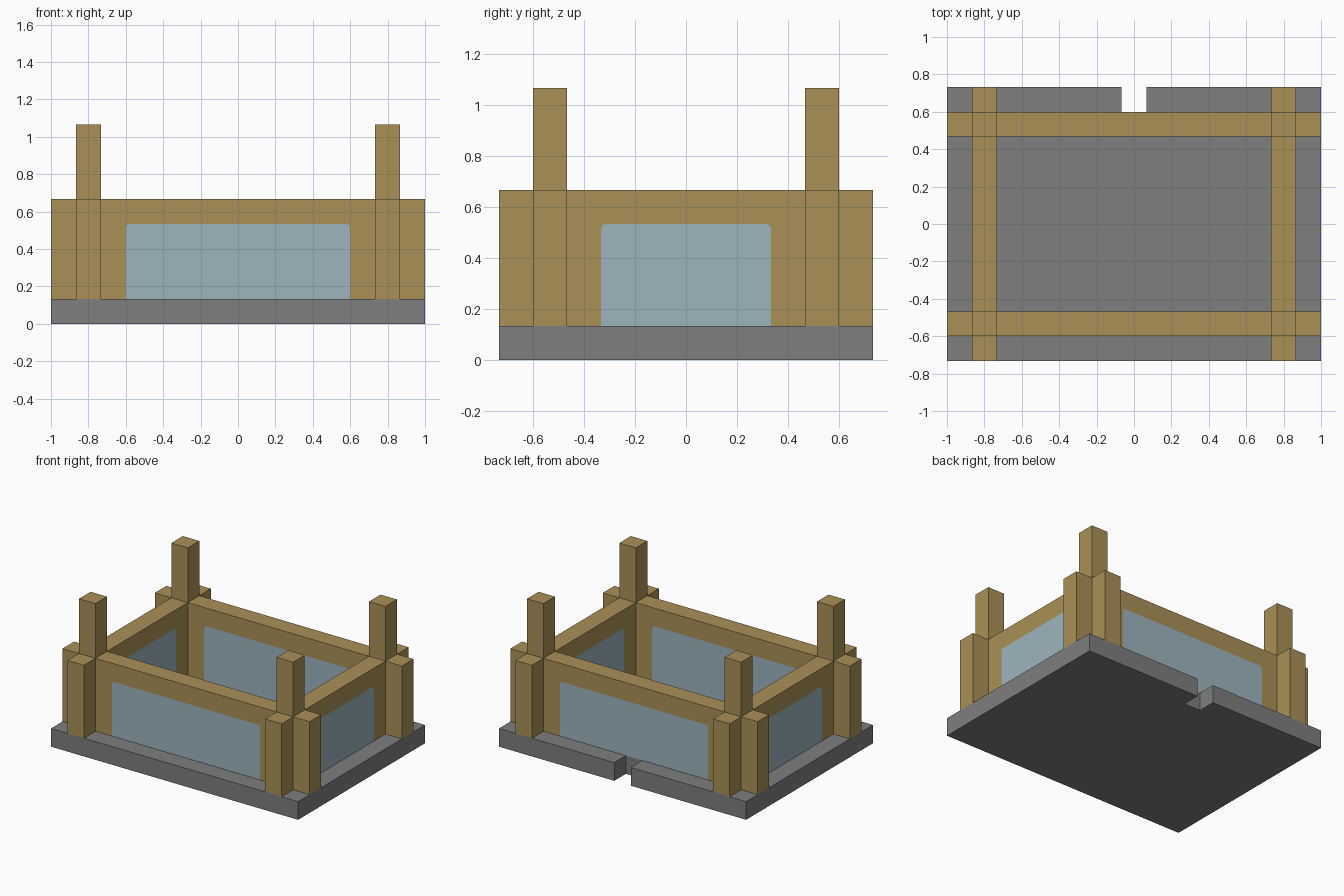
import bpy
import bmesh
from math import cos, sin, pi
from mathutils import Matrix, Vector

cube = bpy.data.objects.get("Cube")
if cube:
    bpy.data.objects.remove(cube, do_unlink=True)

U = 1 / 15          # building module
BASE_TOP = 2 * U
WALL_TOP = 10 * U
THICK = 2 * U


def material(name, rgb):
    mat = bpy.data.materials.new(name)
    mat.use_nodes = True
    mat.diffuse_color = (*rgb, 1)
    mat.node_tree.nodes["Principled BSDF"].inputs["Base Color"].default_value = (*rgb, 1)
    return mat


wood = material("tan_wood", (0.40, 0.28, 0.095))
glass = material("pale_blue_glass", (0.34, 0.46, 0.52))
stone = material("grey_stone", (0.21, 0.21, 0.21))


def prism(name, outline, depth, mat, matrix):
    """Extrude a flat outline along its local z, then place it."""
    bm = bmesh.new()
    face = bm.faces.new([bm.verts.new((x, y, 0)) for x, y in outline])
    ext = bmesh.ops.extrude_face_region(bm, geom=[face])
    verts = [v for v in ext["geom"] if isinstance(v, bmesh.types.BMVert)]
    bmesh.ops.translate(bm, verts=verts, vec=Vector((0, 0, depth)))
    bmesh.ops.recalc_face_normals(bm, faces=bm.faces)
    bm.transform(matrix)
    mesh = bpy.data.meshes.new(name)
    bm.to_mesh(mesh)
    bm.free()
    mesh.materials.append(mat)
    obj = bpy.data.objects.new(name, mesh)
    bpy.context.collection.objects.link(obj)
    return obj


def window_outline(half, top, radius=0.02):
    """Window shape with small rounded top corners, left to right."""
    pts = [(-half, BASE_TOP)]
    for side, start in ((-1, pi), (1, pi / 2)):
        for i in range(4):
            a = start - i * pi / 6
            pts.append((side * (half - radius) + radius * cos(a),
                        top - radius + radius * sin(a)))
    return pts + [(half, BASE_TOP)]


def wall(name, half, window_half, offset, turn):
    """Wooden wall around a flush glass panel."""
    place = (Matrix.Rotation(turn, 4, 'Z')
             @ Matrix.Translation((0, offset + THICK / 2, 0))
             @ Matrix.Rotation(pi / 2, 4, 'X'))
    window = window_outline(window_half, 8 * U)
    frame = ([(-half, BASE_TOP)] + window +
             [(half, BASE_TOP), (half, WALL_TOP), (-half, WALL_TOP)])
    prism(name + "_wall", frame, THICK, wood, place)
    prism(name + "_window", window, THICK, glass, place)


# Stone base with a notch in the rear edge
base = [(-15, -11), (15, -11), (15, 11), (1, 11),
        (1, 9), (-1, 9), (-1, 11), (-15, 11)]
prism("base", [(x * U, y * U) for x, y in base], BASE_TOP, stone, Matrix())

# Walls crossing at the corners
wall("front", 15 * U, 9 * U, -8 * U, 0)
wall("back", 15 * U, 9 * U, 8 * U, 0)
wall("right", 11 * U, 5 * U, 12 * U, pi / 2)
wall("left", 11 * U, 5 * U, -12 * U, pi / 2)

# Corner posts above the crossings
square = [(-U, -U), (U, -U), (U, U), (-U, U)]
for sx, xname in ((-1, "right"), (1, "left")):
    for sy, yname in ((-1, "front"), (1, "back")):
        prism(f"{yname}_{xname}_post", square, 6 * U, wood,
              Matrix.Translation((sx * 12 * U, sy * 8 * U, WALL_TOP)))
